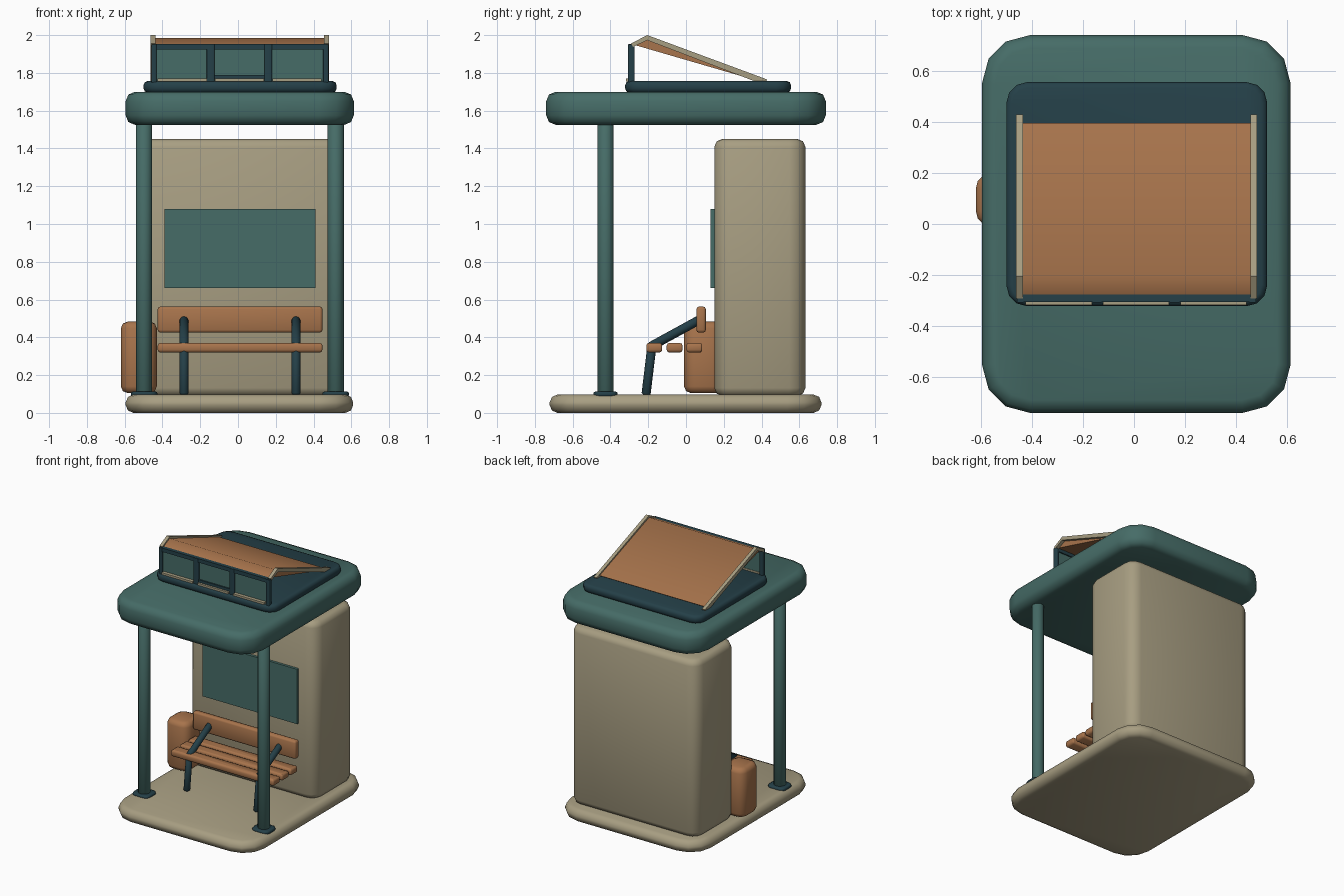
import bpy, bmesh
from mathutils import Vector

old = bpy.data.objects.get("Cube")
if old:
    bpy.data.objects.remove(old, do_unlink=True)


def material(name, rgb):
    m = bpy.data.materials.new(name)
    m.use_nodes = True
    m.diffuse_color = (*rgb, 1)
    m.node_tree.nodes["Principled BSDF"].inputs["Base Color"].default_value = (*rgb, 1)
    return m


teal = material("muted teal", (0.061, 0.150, 0.136))
stone = material("warm stone", (0.39, 0.342, 0.223))
wood = material("orange wood", (0.39, 0.174, 0.072))
navy = material("dark navy", (0.018, 0.051, 0.065))
parts = []


def finish(name, bm, mat):
    bmesh.ops.recalc_face_normals(bm, faces=bm.faces)
    mesh = bpy.data.meshes.new(name)
    bm.to_mesh(mesh)
    bm.free()
    mesh.materials.append(mat)
    obj = bpy.data.objects.new(name, mesh)
    bpy.context.collection.objects.link(obj)
    parts.append(obj)
    return obj


def block(name, xs, ys, zs, mat, corner=0, rim=0, corner_segs=3, rim_segs=2):
    """Box between limits, with rounded upright corners and a bevelled rim."""
    bm = bmesh.new()
    bmesh.ops.create_cube(bm, size=1)
    for v in bm.verts:
        v.co = [lo + (hi - lo) * (c + 0.5) for c, (lo, hi) in zip(v.co, (xs, ys, zs))]
    if corner:
        upright = [e for e in bm.edges if abs(e.verts[0].co.z - e.verts[1].co.z) > 1e-4]
        bmesh.ops.bevel(bm, geom=upright, offset=corner, segments=corner_segs,
                        profile=0.5, affect='EDGES')
    if rim:
        bm.normal_update()
        edges = [e for e in bm.edges
                 if sum(abs(f.normal.z) > 0.9 for f in e.link_faces) == 1]
        bmesh.ops.bevel(bm, geom=edges, offset=rim, segments=rim_segs,
                        profile=0.5, affect='EDGES')
    return finish(name, bm, mat)


def prism(name, profile, x0, x1, mat):
    """Extrude a (y, z) outline along x."""
    bm = bmesh.new()
    face = bm.faces.new([bm.verts.new((x0, y, z)) for y, z in profile])
    new = bmesh.ops.extrude_face_region(bm, geom=[face])["geom"]
    bmesh.ops.translate(bm, vec=(x1 - x0, 0, 0),
                        verts=[g for g in new if isinstance(g, bmesh.types.BMVert)])
    return finish(name, bm, mat)


def rod(name, a, b, radius, mat, sides=12, rim=0.008):
    """Round bar from point a to point b with softened ends."""
    a, b = Vector(a), Vector(b)
    bm = bmesh.new()
    bmesh.ops.create_cone(bm, cap_ends=True, segments=sides, radius1=radius,
                          radius2=radius, depth=(b - a).length)
    edges = [e for e in bm.edges if any(len(f.verts) > 4 for f in e.link_faces)]
    bmesh.ops.bevel(bm, geom=edges, offset=rim, segments=1, affect='EDGES')
    turn = Vector((0, 0, 1)).rotation_difference(b - a).to_matrix()
    for v in bm.verts:
        v.co = turn @ v.co + (a + b) / 2
    return finish(name, bm, mat)


MID = 0.01  # centre line of the shelter

# Platform, rear wall and canopy
block("platform", (-0.595, 0.61), (-0.722, 0.717), (0, 0.097), stone, 0.18, 0.042)
block("rear_wall", (-0.53, 0.55), (0.15, 0.632), (0.09, 1.45), stone, 0.085, 0.042)
block("canopy", (-0.595, 0.613), (-0.74, 0.74), (1.525, 1.70), teal, 0.185, 0.05)
block("notice_board", (-0.39, 0.41), (0.13, 0.16), (0.66, 1.08), teal)

# Front posts on foot plates
for side, x in (("right", MID - 0.507), ("left", MID + 0.507)):
    rod(side + "_post", (x, -0.426, 0.09), (x, -0.426, 1.56), 0.043, teal)
    block(side + "_post_foot", (x - 0.07, x + 0.07), (-0.49, -0.362), (0.085, 0.113),
          navy, 0.035, 0.01)

# Bench
for i, y in enumerate((-0.168, -0.06, 0.044)):
    block(f"bench_slat_{i + 1}", (-0.425, 0.447), (y - 0.042, y + 0.042), (0.32, 0.37),
          wood, 0.01, 0.014)
block("bench_back", (-0.425, 0.447), (0.055, 0.105), (0.425, 0.563), wood, 0.014, 0.014)
for side, x in (("right", -0.286), ("left", 0.307)):
    rod(side + "_bench_leg", (x, -0.212, 0.095), (x, -0.18, 0.36), 0.024, navy, 10)
    rod(side + "_bench_arm", (x, -0.19, 0.35), (x, 0.075, 0.495), 0.024, navy, 10)

# Litter bin
block("litter_bin", (-0.62, -0.43), (-0.01, 0.2), (0.105, 0.483), wood, 0.06, 0.035)

# Skylight kerb and window frame
block("skylight_kerb", (-0.50, 0.522), (-0.322, 0.556), (1.695, 1.757), navy, 0.08, 0.022)
for i, x in enumerate((-0.445, -0.145, 0.16, 0.465)):
    half = 0.021 if i in (1, 2) else 0.014
    block(f"window_post_{i + 1}", (x - half, x + half), (-0.308, -0.272), (1.75, 1.95),
          navy, 0.006)
block("window_header", (-0.445, 0.465), (-0.305, -0.275), (1.923, 1.952), navy)
block("window_glass", (-0.44, 0.46), (-0.292, -0.284), (1.755, 1.93), teal)
for i, x in enumerate((-0.295, 0.008, 0.312)):
    block(f"window_sill_{i + 1}", (x - 0.13, x + 0.13), (-0.318, -0.28), (1.755, 1.77), stone)
block("middle_window_rail", (-0.125, 0.14), (-0.302, -0.282), (1.77, 1.79), navy)

# Skylight lid, a shallow wedge between two edge beams
prism("skylight_lid", [(-0.28, 1.95), (-0.205, 1.985), (0.395, 1.768), (0.38, 1.758)],
      -0.438, 0.458, wood)
beam = [(-0.292, 1.955), (-0.205, 2.0), (0.43, 1.765), (0.425, 1.752), (0.36, 1.757),
        (-0.205, 1.973), (-0.28, 1.938)]
prism("right_lid_beam", beam, -0.462, -0.436, stone)
prism("left_lid_beam", beam, 0.456, 0.482, stone)

# Smooth shading with sharp creases kept
for obj in bpy.context.selected_objects:
    obj.select_set(False)
for obj in parts:
    obj.select_set(True)
bpy.context.view_layer.objects.active = parts[0]
bpy.ops.object.shade_smooth_by_angle(angle=0.8)
